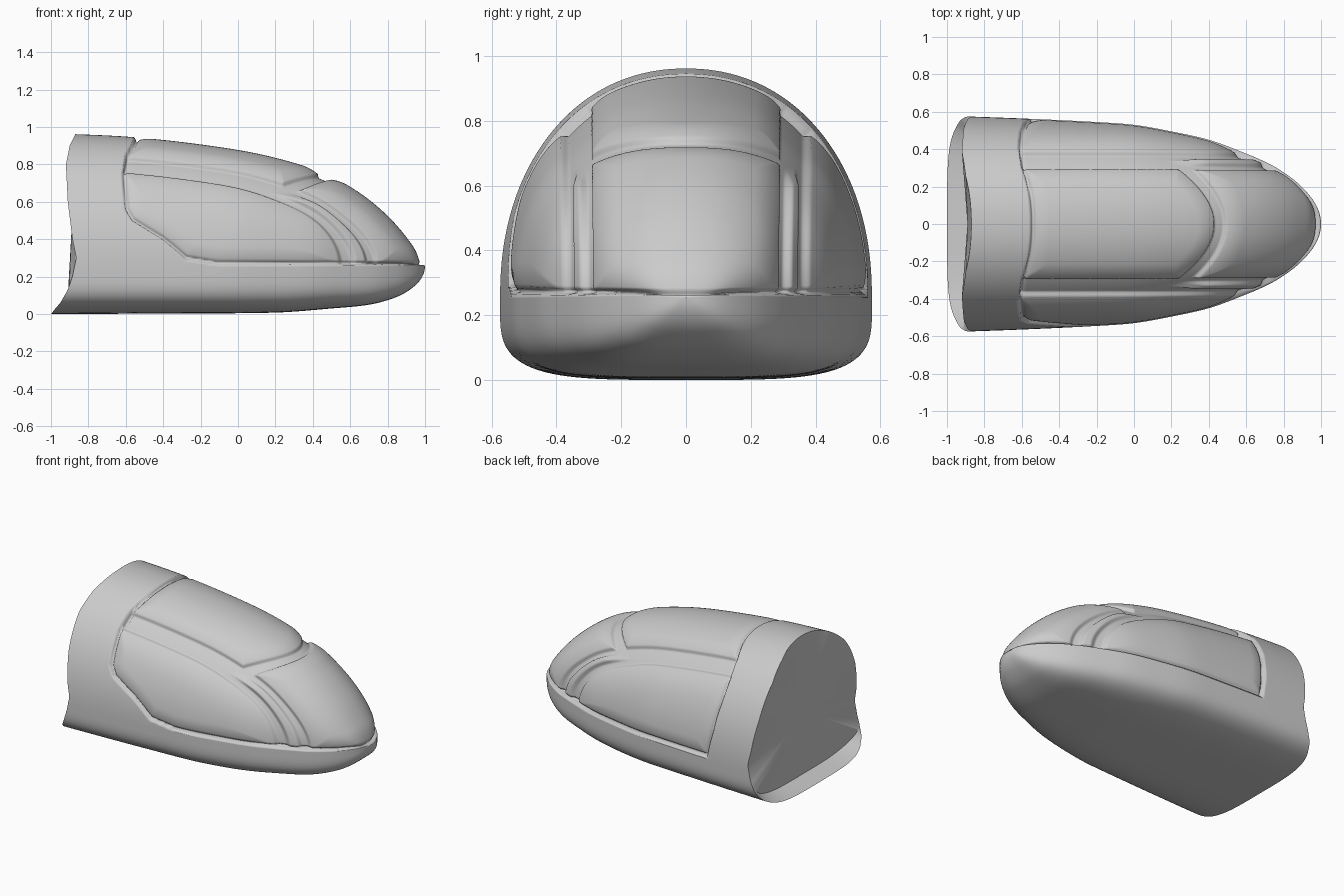
import bpy, bmesh
from math import sin, cos, pi, hypot, sqrt

if "Cube" in bpy.data.objects:
    bpy.data.objects.remove(bpy.data.objects["Cube"])

BELT = 0.255          # height of the widest line of the nose
NU, N_TOP, N_LOW = 300, 260, 64

# Profiles along x: half width, roof height, floor height
WIDTH = [(-1, .575), (-.9, .575), (-.5, .56), (-.2, .545), (0, .53), (.2, .495), (.4, .45),
         (.57, .388), (.73, .318), (.85, .24), (.93, .163), (.98, .088), (1, 0)]
ROOF = [(-1, .962), (-.88, .962), (-.55, .945), (-.15, .9), (.16, .845), (.45, .757),
        (.64, .655), (.8, .525), (.92, .385), (1, BELT)]
FLOOR = [(-1, 0), (-.4, .003), (.2, .008), (.5, .03), (.7, .05), (.85, .092), (.95, .155), (1, BELT)]
# Rear edge: x by height
REAR = [(0, -1), (.02, -.985), (.06, -.95), (.13, -.91), (.2, -.885), (.3, -.865), (.4, -.885),
        (.6, -.91), (.8, -.92), (.9, -.9), (.962, -.87)]
# Rear borders of the canopy (z, x); the front side has a slanted sill
EDGE_FRONT = [(.2, -.1), (.26, -.1), (.29, -.28), (.36, -.36), (.4, -.41), (.5, -.57), (.56, -.605),
              (.75, -.62), (.86, -.6), (.95, -.55), (1, -.55)]
EDGE_BACK = [(.2, -.54), (.4, -.58), (.6, -.61), (.75, -.62), (.86, -.6), (.95, -.55), (1, -.55)]


def smooth_interp(pts, x):
    n = len(pts)
    slope = lambda a, b: (pts[b][1] - pts[a][1]) / (pts[b][0] - pts[a][0])
    for i in range(n - 1):
        if x <= pts[i + 1][0] or i == n - 2:
            h = pts[i + 1][0] - pts[i][0]
            t = min(max((x - pts[i][0]) / h, 0), 1)
            m0 = slope(max(i - 1, 0), i + 1) * h
            m1 = slope(i, min(i + 2, n - 1)) * h
            return ((2*t**3 - 3*t*t + 1) * pts[i][1] + (t**3 - 2*t*t + t) * m0
                    + (3*t*t - 2*t**3) * pts[i + 1][1] + (t**3 - t*t) * m1)


def linear(pts, x):
    for (a, p), (b, q) in zip(pts, pts[1:]):
        if x <= b:
            return p + (q - p) * max((x - a) / (b - a), 0)
    return pts[-1][1]


WIDTH2 = [(x, w * w) for x, w in WIDTH]
FLOOR2 = [(x, (BELT - f) ** 2) for x, f in FLOOR]


def section(x, a):
    """Point of the smooth outer envelope at station x and angle a."""
    w = sqrt(max(smooth_interp(WIDTH2, x), 0))
    c, s = cos(a), sin(a)
    if s >= -1e-9:
        e, h = 2 / 2.12, max(smooth_interp(ROOF, x) - BELT, 0)
    else:
        e, h = 2 / 4, -sqrt(max(smooth_interp(FLOOR2, x), 0))
    y = w * abs(c) ** e * (1 if c > 0 else -1)
    return (x, y, BELT + h * abs(s) ** e if abs(s) > 1e-9 else BELT)


def rear_x(a):
    return linear(REAR, section(-.9, a)[2])


def ss(t):
    t = min(max(t, 0), 1)
    return t * t * (3 - 2 * t)


def edge_distance(pts, x, z):
    best = 9
    for (za, xa), (zb, xb) in zip(pts, pts[1:]):
        dz, dx = zb - za, xb - xa
        t = min(max(((z - za) * dz + (x - xa) * dx) / (dz * dz + dx * dx), 0), 1)
        best = min(best, hypot(x - xa - t * dx, z - za - t * dz))
    return best if x > linear(pts, z) else -best


def relief(co):
    """Height of canopy panels, struts and border groove relative to the envelope."""
    x, y, z = co
    if x < -.66:
        return 0
    border = min(edge_distance(EDGE_FRONT if y < 0 else EDGE_BACK, x, z), z - BELT - .006)
    if border <= 0:
        return 0
    ay = abs(y)
    strut = abs(ay - .35) - .036
    if ay < .35:
        arch_slope = 2 * .18 * ay / .096
        strut = min(strut, abs(x - .468 + .18 * ay * ay / .096) / hypot(1, arch_slope) - .022)
    panel = -.022 * (1 - min(max(min(strut, border), 0) / .1, 1)) ** 2
    rib = ss((.022 - abs(ay - .35)) / .014) * ss((.68 - z) / .08)
    h = -.036 + .022 * rib
    h += (panel - h) * ss(strut / .014)
    h -= .012 * ss(1 - abs(border - .012) / .014)
    return h * ss(border / .012)


def finish(bm, name, angle=None):
    me = bpy.data.meshes.new(name)
    bm.to_mesh(me)
    bm.free()
    ob = bpy.data.objects.new(name, me)
    bpy.context.collection.objects.link(ob)
    for p in me.polygons:
        p.use_smooth = True
    return ob


def shell(name, a0, a1, n, nu, displace):
    bm = bmesh.new()
    angles = [a0 + (a1 - a0) * j / n for j in range(n + 1)]
    starts = [rear_x(a) for a in angles]
    rows = []
    for i in range(nu + 1):
        k = 1 - (1 - i / nu) ** 1.4
        rows.append([bm.verts.new(section(r + (1 - r) * k, a)) for r, a in zip(starts, angles)])
    for p, q in zip(rows, rows[1:]):
        for j in range(n):
            bm.faces.new((p[j], p[j + 1], q[j + 1], q[j]))
    bmesh.ops.remove_doubles(bm, verts=rows[-1], dist=1e-5)
    bm.normal_update()
    if displace:
        moves = [(v, v.normal * relief(v.co)) for v in bm.verts]
        for v, d in moves:
            v.co += d
    return finish(bm, name)


# Canopy with collar, and the hull below it
shell("canopy_and_collar", 0, pi, N_TOP, NU, True)
shell("lower_hull", pi, 2 * pi, N_LOW, 120, False)

# Rear bulkhead: sill ring, then closing wall
bm = bmesh.new()
outer, inner = [], []
N = 160
for j in range(N):
    a = 2 * pi * j / N
    r = rear_x(a)
    x, y, z = section(r, a)
    outer.append(bm.verts.new((x, y, z)))
    low = ss((.2 - z) / .2)
    inner.append(bm.verts.new((x + (-.89 - x) * low, y * (1 - .06 * low), z + .035 * low)))
hub = bm.verts.new((-.89, 0, .45))
for j in range(N):
    k = (j + 1) % N
    if (outer[j].co - inner[j].co).length > 1e-4 or (outer[k].co - inner[k].co).length > 1e-4:
        bm.faces.new((outer[k], outer[j], inner[j], inner[k]))
    bm.faces.new((inner[k], inner[j], hub))
bmesh.ops.remove_doubles(bm, verts=bm.verts[:], dist=1e-4)
wall = finish(bm, "rear_bulkhead")
bpy.context.view_layer.objects.active = wall
wall.select_set(True)
bpy.ops.object.shade_smooth_by_angle(angle=0.5)
